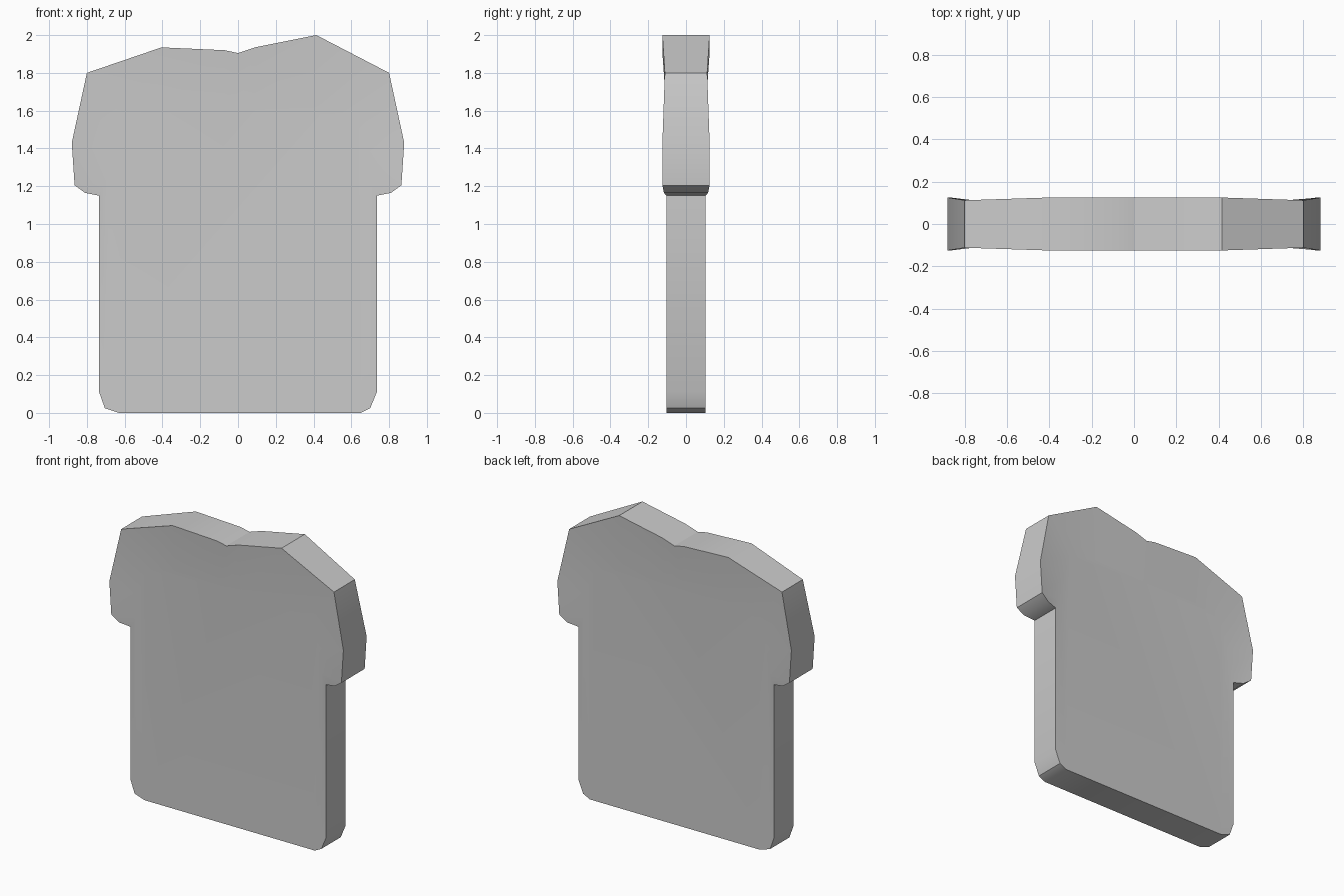
import bpy, bmesh

if "Cube" in bpy.data.objects:
    bpy.data.objects.remove(bpy.data.objects["Cube"])

# Slice outline: x, z, half thickness (counter-clockwise seen from the front)
T, B = 0.125, 0.104
lower = [(-0.735, 1.15, B), (-0.735, 0.11, B), (-0.705, 0.025, B), (-0.63, 0, B),
         (0.65, 0, B), (0.70, 0.025, B), (0.735, 0.11, B), (0.735, 1.15, B)]
crust = [(0.81, 1.165, 0.117), (0.865, 1.205, T), (0.88, 1.43, T), (0.80, 1.80, 0.112),
         (0.415, 2.0, T), (0.09, 1.935, T), (0, 1.905, T), (-0.07, 1.92, T),
         (-0.405, 1.935, T), (-0.80, 1.80, 0.112), (-0.88, 1.43, T),
         (-0.865, 1.205, T), (-0.81, 1.165, 0.117)]
# Inner edge of the flat crumb, one point per crust point
crumb = [(0.72, 1.17), (0.70, 1.22), (0.68, 1.38), (0.62, 1.57), (0.40, 1.62),
         (0.09, 1.62), (0, 1.61), (-0.07, 1.62), (-0.40, 1.62), (-0.62, 1.57),
         (-0.68, 1.38), (-0.70, 1.22), (-0.72, 1.17)]

bm = bmesh.new()


def build_side(s):
    """Flat crumb plus flared border on the front (s=-1) or back (s=1)."""
    low = [bm.verts.new((x, s * t, z)) for x, z, t in lower]
    rim = [bm.verts.new((x, s * t, z)) for x, z, t in crust]
    inner = [bm.verts.new((x, s * B, z)) for x, z in crumb]
    bm.faces.new(low + inner)
    a, b = [low[-1]] + rim + [low[0]], [low[-1]] + inner + [low[0]]
    for i in range(len(a) - 1):
        quad = [a[i], a[i + 1], b[i + 1], b[i]]
        bm.faces.new(list(dict.fromkeys(quad)))
    return low + rim


front, back = build_side(-1), build_side(1)
# Crust band joining both sides
for i in range(len(front)):
    j = (i + 1) % len(front)
    bm.faces.new((front[i], front[j], back[j], back[i]))
bmesh.ops.triangulate(bm, faces=[f for f in bm.faces if len(f.verts) > 4])
bmesh.ops.recalc_face_normals(bm, faces=bm.faces)

mesh = bpy.data.meshes.new("bread_slice")
bm.to_mesh(mesh)
bm.free()
slice_obj = bpy.data.objects.new("bread_slice", mesh)
bpy.context.collection.objects.link(slice_obj)
bpy.context.view_layer.objects.active = slice_obj
slice_obj.select_set(True)
bpy.ops.object.shade_smooth_by_angle(angle=0.52)
